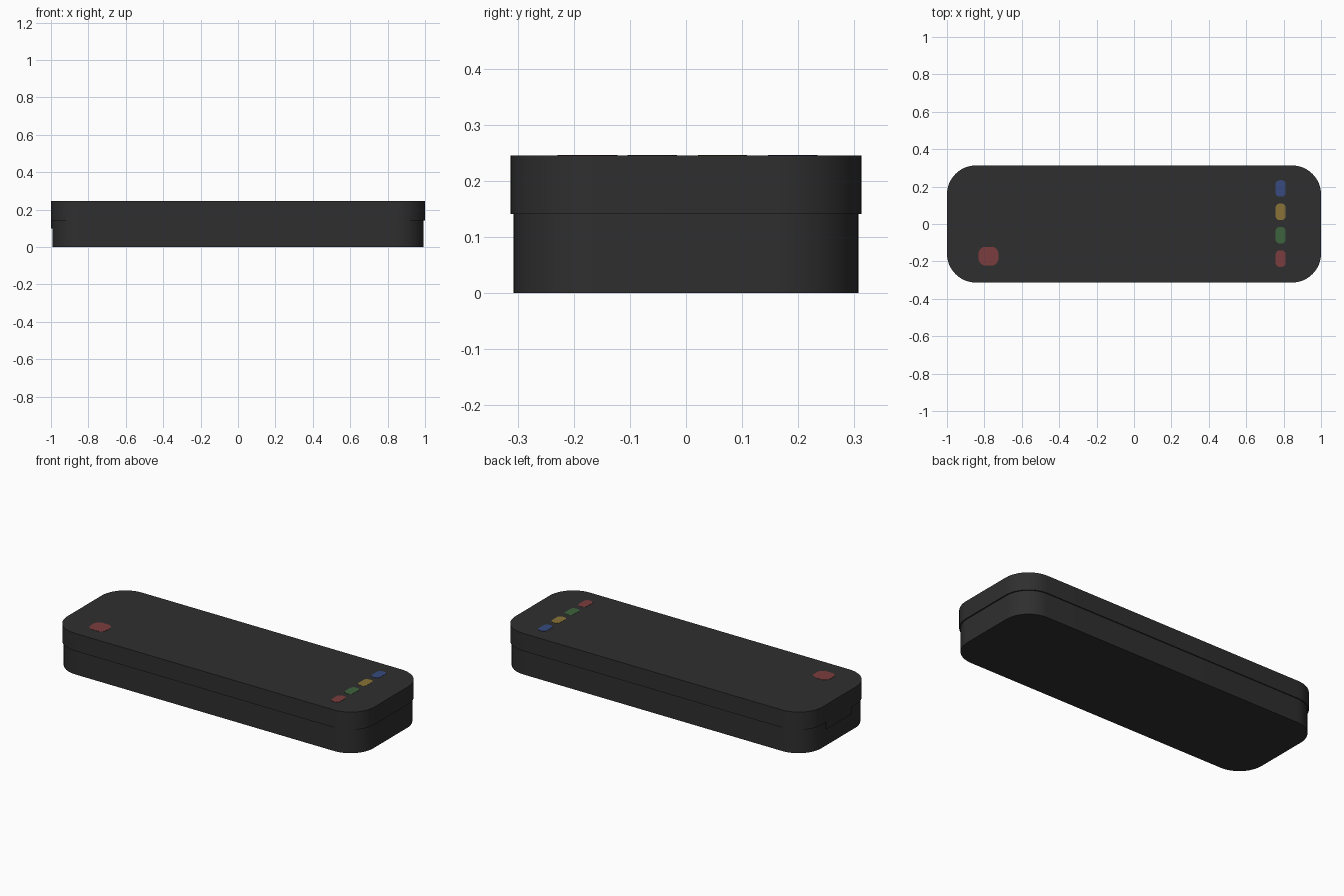
import bpy, bmesh, math

if "Cube" in bpy.data.objects:
    bpy.data.objects.remove(bpy.data.objects["Cube"])


def material(name, rgb):
    m = bpy.data.materials.new(name)
    m.diffuse_color = (*rgb, 1)
    m.use_nodes = True
    m.node_tree.nodes["Principled BSDF"].inputs["Base Color"].default_value = m.diffuse_color
    return m


BLACK = material("charcoal", (0.028, 0.028, 0.028))
RED = material("muted_red", (0.20, 0.047, 0.05))
GREEN = material("muted_green", (0.047, 0.125, 0.047))
YELLOW = material("muted_yellow", (0.25, 0.17, 0.038))
BLUE = material("muted_blue", (0.038, 0.07, 0.21))


def rounded_slab(name, mat, centre, half, radius, z0, z1, seg=12):
    """Extruded rounded rectangle from z0 to z1."""
    bm = bmesh.new()
    verts = []
    for i, (sx, sy) in enumerate([(1, 1), (-1, 1), (-1, -1), (1, -1)]):
        for k in range(seg + 1):
            a = math.pi / 2 * (i + k / seg)
            verts.append(bm.verts.new((
                centre[0] + sx * (half[0] - radius) + radius * math.cos(a),
                centre[1] + sy * (half[1] - radius) + radius * math.sin(a), z0)))
    base = bm.faces.new(verts)
    top = bmesh.ops.extrude_face_region(bm, geom=[base])["geom"]
    bmesh.ops.translate(bm, vec=(0, 0, z1 - z0),
                        verts=[g for g in top if isinstance(g, bmesh.types.BMVert)])
    bmesh.ops.recalc_face_normals(bm, faces=bm.faces)
    mesh = bpy.data.meshes.new(name)
    bm.to_mesh(mesh)
    bm.free()
    mesh.materials.append(mat)
    ob = bpy.data.objects.new(name, mesh)
    bpy.context.collection.objects.link(ob)
    bpy.context.view_layer.objects.active = ob
    ob.select_set(True)
    bpy.ops.object.shade_smooth_by_angle(angle=math.radians(30))
    ob.select_set(False)
    return ob


# Case: narrower base under a slightly overhanging lid
rounded_slab("base", BLACK, (0, 0), (0.993, 0.307), 0.15, 0, 0.143)
rounded_slab("lid", BLACK, (0, 0), (1.0, 0.313), 0.155, 0.141, 0.245)

# Small catch below the lid on the left end
rounded_slab("end_catch", BLACK, (-0.99, 0), (0.01, 0.12), 0.004, 0.10, 0.143, 3)

# Flush coloured buttons
rounded_slab("power_button", RED, (-0.778, -0.172), (0.053, 0.05), 0.037, 0.243, 0.2462)
for i, (label, mat) in enumerate([("red", RED), ("green", GREEN),
                                  ("yellow", YELLOW), ("blue", BLUE)]):
    rounded_slab(label + "_button", mat, (0.784, -0.185 + i * 0.125),
                 (0.027, 0.044), 0.022, 0.243, 0.2462)
